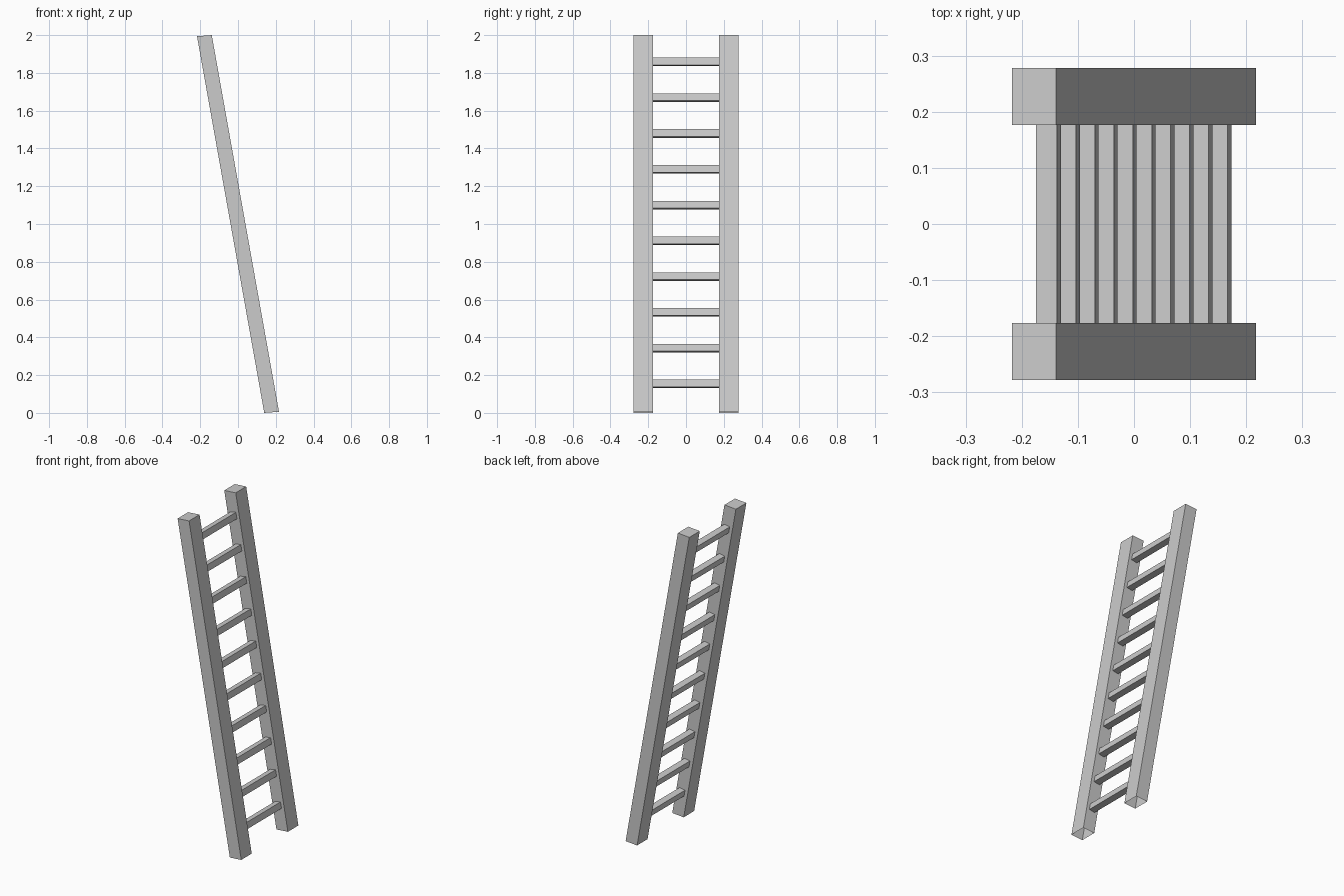
import bpy, bmesh, math
from mathutils import Matrix

if "Cube" in bpy.data.objects:
    bpy.data.objects.remove(bpy.data.objects["Cube"])

LEAN = math.atan(0.1785)


def make_object(name, bm):
    bmesh.ops.recalc_face_normals(bm, faces=bm.faces)
    mesh = bpy.data.meshes.new(name)
    bm.to_mesh(mesh)
    bm.free()
    obj = bpy.data.objects.new(name, mesh)
    bpy.context.collection.objects.link(obj)
    return obj


# Leaning side rails: capped on top, hollow and open underneath
def rail(name, y0, y1):
    bm = bmesh.new()
    bottom = [(0.139, 0.0), (0.217, 0.006)]
    top = [(-0.217, 1.994), (-0.139, 2.0)]

    def ring(ends):
        (xa, za), (xb, zb) = ends
        pts = [(xa, y0, za), (xb, y0, zb), (xb, y1, zb), (xa, y1, za)]
        return [bm.verts.new(p) for p in pts]

    low, high = ring(bottom), ring(top)
    for i in range(4):
        j = (i + 1) % 4
        bm.faces.new((low[i], low[j], high[j], high[i]))
    bm.faces.new(high)
    return make_object(name, bm)


rail("rail_front", -0.278, -0.176)
rail("rail_back", 0.176, 0.278)

# Ten evenly spaced rungs, tilted with the rails
for i in range(10):
    z = 0.154 + i * 0.1893
    x = -0.1785 * (z - 1.003)
    bm = bmesh.new()
    bmesh.ops.create_cube(bm, size=1.0, matrix=(
        Matrix.Translation((x, 0, z))
        @ Matrix.Rotation(-LEAN, 4, 'Y')
        @ Matrix.Diagonal((0.038, 0.354, 0.039, 1))))
    make_object(f"rung_{i + 1}", bm)
